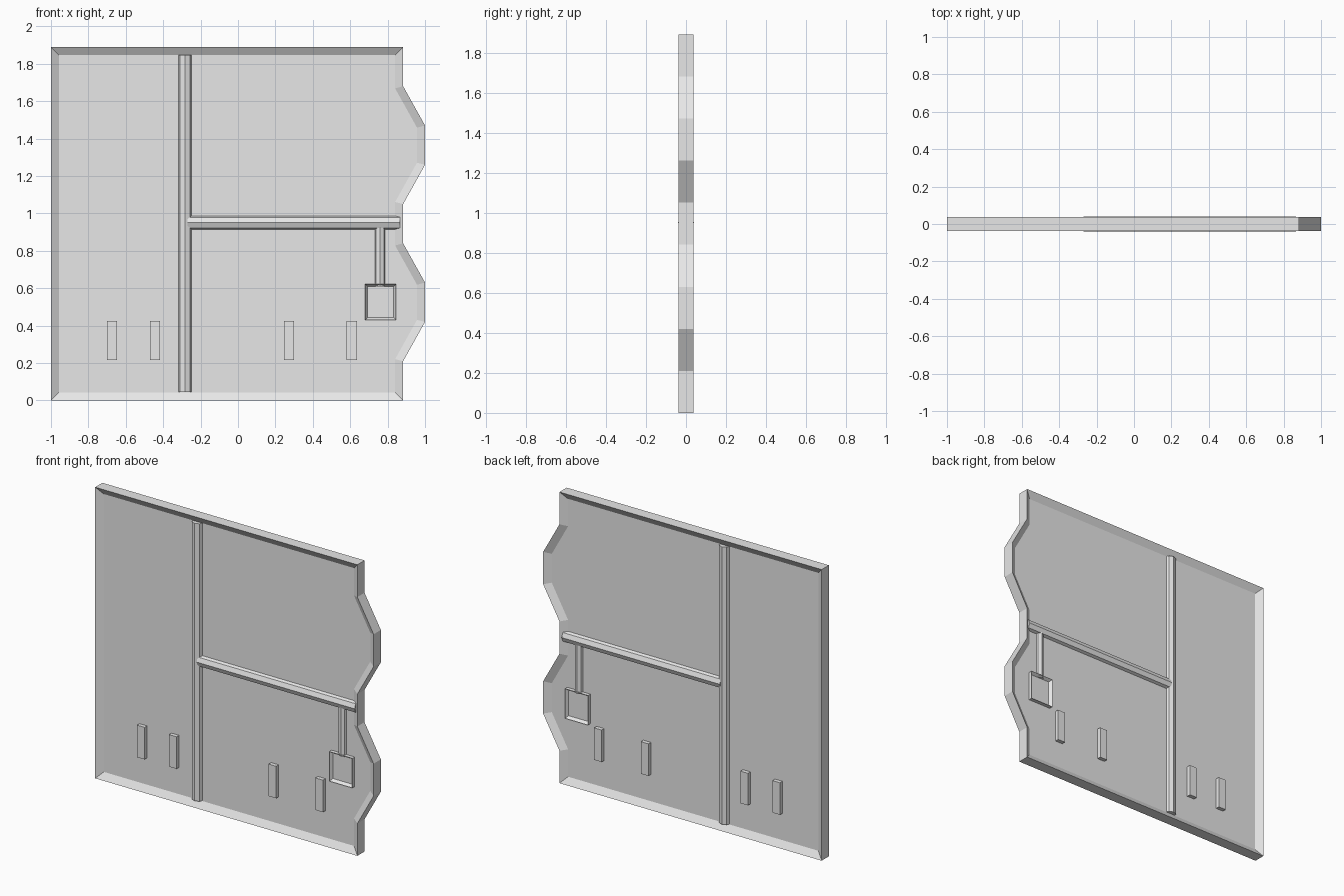
import bpy, bmesh, math
from mathutils import Matrix, Vector

cube = bpy.data.objects.get("Cube")
if cube:
    bpy.data.objects.remove(cube, do_unlink=True)

grey = bpy.data.materials.new("plain_grey")
grey.use_nodes = True
grey.diffuse_color = (0.8, 0.8, 0.8, 1)
grey.node_tree.nodes["Principled BSDF"].inputs["Base Color"].default_value = (0.8, 0.8, 0.8, 1)


def finish(name, bm):
    bmesh.ops.recalc_face_normals(bm, faces=bm.faces)
    mesh = bpy.data.meshes.new(name)
    bm.to_mesh(mesh)
    bm.free()
    mesh.materials.append(grey)
    bpy.context.collection.objects.link(bpy.data.objects.new(name, mesh))


def slab(name, outline, half, rim=0, floor=0):
    """Upright slab of an x-z outline; a rim sinks both broad faces to the floor."""
    bm = bmesh.new()
    front = bm.faces.new([bm.verts.new((x, -half, z)) for x, z in outline])
    moved = bmesh.ops.extrude_face_region(bm, geom=[front], use_keep_orig=True)["geom"]
    for v in moved:
        if isinstance(v, bmesh.types.BMVert):
            v.co.y = half
    bmesh.ops.recalc_face_normals(bm, faces=bm.faces)
    if rim:
        broad = [f for f in bm.faces if abs(f.normal.y) > 0.9]
        bmesh.ops.inset_region(bm, faces=broad, thickness=rim, use_even_offset=True)
        for v in {v for f in broad for v in f.verts}:
            v.co.y = math.copysign(floor, v.co.y)
    finish(name, bm)


def rect(x0, x1, z0, z1):
    return [(x0, z0), (x1, z0), (x1, z1), (x0, z1)]


def pipe(name, start, end, radius):
    """Eight-sided pipe with a ridge towards the front and the back."""
    a, b = Vector((start[0], 0, start[1])), Vector((end[0], 0, end[1]))
    along = (b - a).normalized()
    side = along.cross(Vector((0, 1, 0)))
    basis = Matrix((side, Vector((0, 1, 0)), along)).transposed().to_4x4()
    bm = bmesh.new()
    bmesh.ops.create_cone(bm, cap_ends=True, segments=8, radius1=radius, radius2=radius,
                          depth=(b - a).length,
                          matrix=Matrix.Translation((a + b) / 2) @ basis)
    finish(name, bm)


# Wall panel with a raised border and two bulges on its left side
step = 0.21
outline = [(-1, 0), (0.883, 0)]
for base in (1, 5):
    for i, x in enumerate((0.883, 1, 1, 0.883)):
        outline.append((x, (base + i) * step))
outline += [(0.883, 9 * step), (-1, 9 * step)]
slab("wall_panel", outline, 0.037, rim=0.043, floor=0.01)

# Pipes running over both faces
pipe("upright_pipe", (-0.284, 0.045), (-0.284, 1.847), 0.0385)
pipe("cross_pipe", (-0.27, 0.951), (0.865, 0.951), 0.04)
pipe("drop_pipe", (0.76, 0.61), (0.76, 0.94), 0.031)

# Junction box with a sunken middle
slab("junction_box", rect(0.68, 0.845, 0.43, 0.622), 0.035, rim=0.013, floor=0.015)

# Small upright blocks on both faces
for n, x in enumerate((-0.673, -0.443, 0.272, 0.608), 1):
    slab(f"block_{n}", rect(x - 0.027, x + 0.027, 0.217, 0.425), 0.036)
